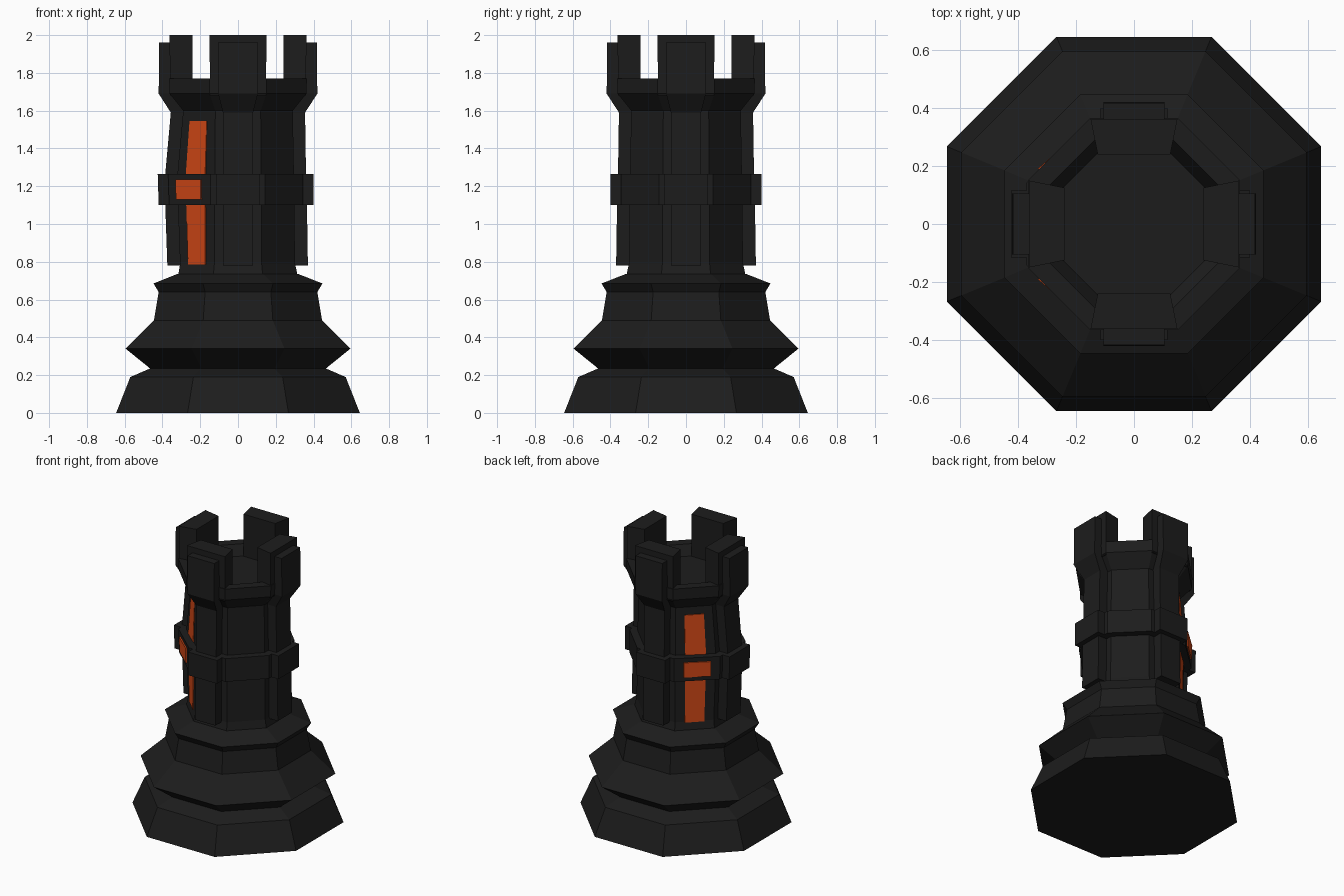
import bpy, bmesh
from math import tan, pi, cos, sin
from mathutils import Vector

if "Cube" in bpy.data.objects:
    bpy.data.objects.remove(bpy.data.objects["Cube"])


def material(name, rgb):
    m = bpy.data.materials.new(name)
    m.diffuse_color = (*rgb, 1)
    m.use_nodes = True
    m.node_tree.nodes["Principled BSDF"].inputs["Base Color"].default_value = m.diffuse_color
    return m


BLACK = material("black_paint", (0.012, 0.012, 0.012))
ORANGE = material("orange_paint", (0.65, 0.065, 0.008))
T = tan(pi / 8)


def bulge(p):
    """The left side of the shaft swells slightly around the waist band."""
    keys = [(0.70, 0), (1.10, 0.02), (1.265, 0.025), (1.60, 0)]
    for (z0, d0), (z1, d1) in zip(keys, keys[1:]):
        if z0 <= p.z <= z1:
            d = d0 + (d1 - d0) * (p.z - z0) / (z1 - z0)
            p.x -= d * min(1, max(0, (-p.x - 0.124) / 0.176))
    return p


def loft(name, rings, mat):
    """Skin a stack of equal-length point rings and cap both ends."""
    bm = bmesh.new()
    loops = [[bm.verts.new(bulge(Vector(p))) for p in r] for r in rings]
    n = len(loops[0])
    for a, b in zip(loops, loops[1:]):
        for i in range(n):
            j = (i + 1) % n
            bm.faces.new((a[i], a[j], b[j], b[i]))
    bm.faces.new(loops[0][::-1])
    bm.faces.new(loops[-1])
    bmesh.ops.recalc_face_normals(bm, faces=bm.faces)
    me = bpy.data.meshes.new(name)
    bm.to_mesh(me)
    bm.free()
    me.materials.append(mat)
    ob = bpy.data.objects.new(name, me)
    bpy.context.collection.objects.link(ob)
    return ob


def octagon(profile):
    """Rings from (distance to flat side, z) pairs."""
    return [[(a / cos(pi / 8) * cos((k + 0.5) * pi / 4),
              a / cos(pi / 8) * sin((k + 0.5) * pi / 4), z) for k in range(8)]
            for a, z in profile]


def slab(angle, levels):
    """Rings for a block facing outward at an angle.
    Levels: (z, inner radius, inner half width, outer radius, outer half width)."""
    c, s = cos(angle), sin(angle)
    return [[(r * c - w * s, r * s + w * c, z)
             for r, w in ((ri, -wi), (ro, -wo), (ro, wo), (ri, wi))]
            for z, ri, wi, ro, wo in levels]


# Stepped foot
loft("base", octagon([(0.645, 0), (0.57, 0.19), (0.465, 0.235), (0.595, 0.34),
                      (0.445, 0.49), (0.42, 0.64), (0.447, 0.685),
                      (0.32, 0.735)]), BLACK)

# Shaft with waist ring, flaring into a hollow crown
loft("shaft", octagon([(0.315, 0.73), (0.302, 0.79), (0.298, 1.10), (0.345, 1.10),
                       (0.345, 1.265), (0.296, 1.265), (0.29, 1.60),
                       (0.362, 1.69), (0.365, 1.77), (0.30, 1.77),
                       (0.262, 1.70)]), BLACK)

# Parapet blocks, outer ribs and waist clasps on the four main sides
for i, side in enumerate(("right", "back", "left", "front")):
    ang = i * pi / 2
    loft(f"parapet_{side}", slab(ang, [(1.68, 0.24, 0.125, 0.36, 0.149),
                                       (2.0, 0.24, 0.125, 0.362, 0.15)]), BLACK)
    loft(f"rib_{side}", slab(ang, [(z, 0.27, w, r, w) for z, r, w in (
        (0.78, 0.37, 0.08), (1.10, 0.365, 0.08), (1.265, 0.36, 0.08),
        (1.59, 0.355, 0.08), (1.69, 0.42, 0.105), (1.96, 0.417, 0.105))]), BLACK)
    loft(f"clasp_{side}", slab(ang, [(z, 0.28, 0.115, 0.40, 0.115)
                                     for z in (1.10, 1.265)]), BLACK)

# Orange cross inlays on the two left diagonal faces
for side, ang in (("back_left", 0.75 * pi), ("front_left", 1.25 * pi)):
    loft(f"inlay_{side}", slab(ang, [(z, 0.28, 0.063, r, 0.063) for z, r in (
        (0.785, 0.307), (1.10, 0.303), (1.265, 0.301), (1.545, 0.296))]), ORANGE)
    loft(f"inlay_bar_{side}", slab(ang, [(z, 0.30, 0.083, 0.352, 0.083)
                                         for z in (1.13, 1.235)]), ORANGE)
